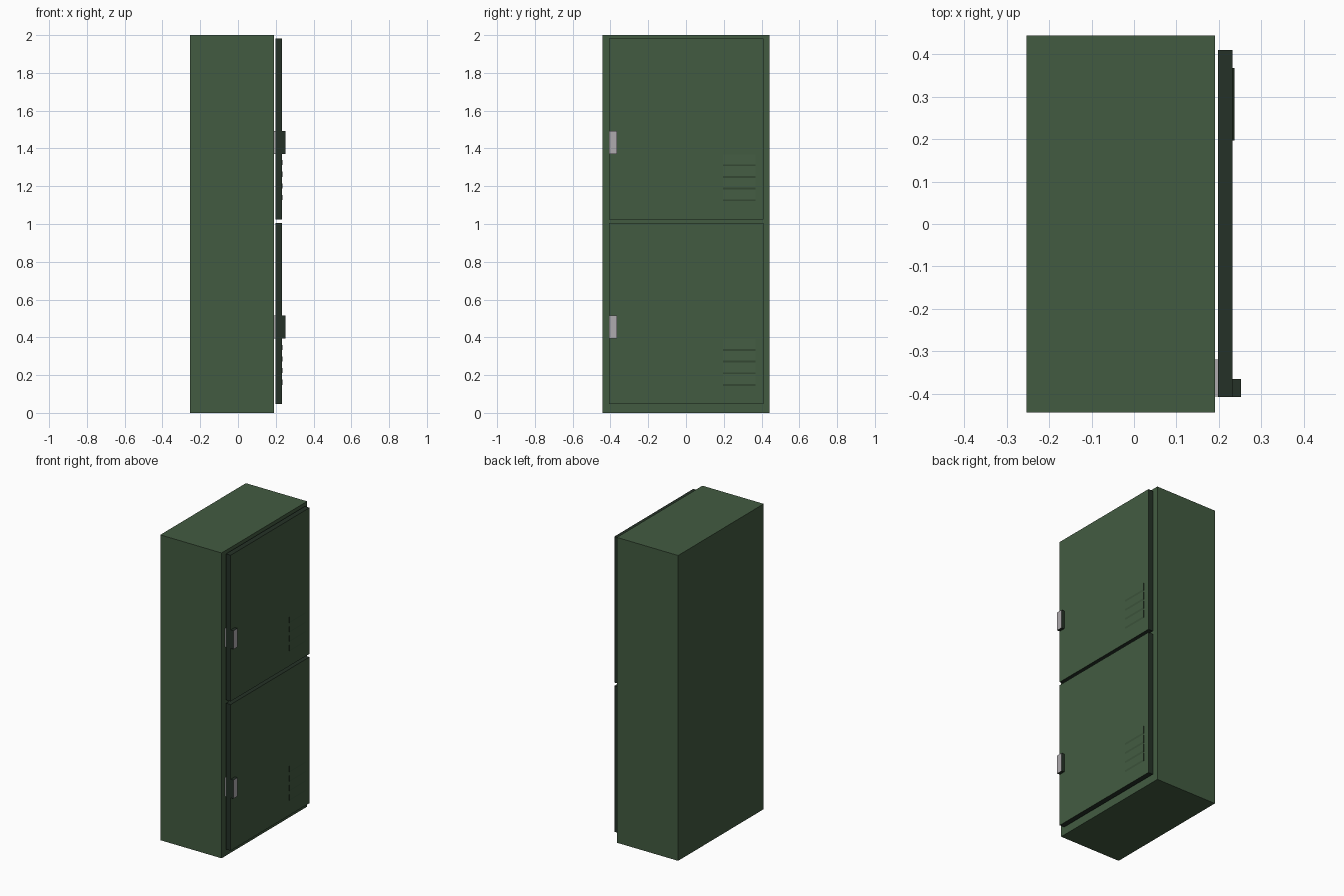
import bpy, bmesh

if "Cube" in bpy.data.objects:
    bpy.data.objects.remove(bpy.data.objects["Cube"])


def material(name, rgb):
    m = bpy.data.materials.new(name)
    m.diffuse_color = (*rgb, 1)
    m.use_nodes = True
    m.node_tree.nodes["Principled BSDF"].inputs["Base Color"].default_value = m.diffuse_color
    return m


GREEN = material("green_paint", (0.055, 0.105, 0.053))
DARK = material("dark_green_edge", (0.018, 0.031, 0.02))
GREY = material("grey_metal", (0.43, 0.41, 0.43))


def finish(name, bm, mats):
    bmesh.ops.recalc_face_normals(bm, faces=bm.faces)
    # second material goes on every face that is not turned outwards (+x)
    if len(mats) > 1:
        for f in bm.faces:
            f.material_index = 0 if f.normal.x > 0.9 else 1
    me = bpy.data.meshes.new(name)
    bm.to_mesh(me)
    bm.free()
    for m in mats:
        me.materials.append(m)
    ob = bpy.data.objects.new(name, me)
    bpy.context.collection.objects.link(ob)
    return ob


def box(name, x, y, z, *mats):
    bm = bmesh.new()
    bmesh.ops.create_cube(bm, size=1)
    for v in bm.verts:
        v.co = [r[0] + (c + 0.5) * (r[1] - r[0]) for c, r in zip(v.co, (x, y, z))]
    return finish(name, bm, mats)


def louver(name, y, top):
    # wedge sloping outwards, with a short slanted return at its bottom
    profile = [(0.231, top), (0.232, top), (0.236, top - 0.052),
               (0.232, top - 0.062), (0.231, top - 0.062)]
    bm = bmesh.new()
    face = bm.faces.new([bm.verts.new((px, y[0], pz)) for px, pz in profile])
    ext = bmesh.ops.extrude_face_region(bm, geom=[face], use_keep_orig=True)
    moved = [g for g in ext["geom"] if isinstance(g, bmesh.types.BMVert)]
    bmesh.ops.translate(bm, verts=moved, vec=(0, y[1] - y[0], 0))
    return finish(name, bm, (GREEN, DARK))


# cabinet body
box("cabinet_body", (-0.253, 0.191), (-0.443, 0.443), (0, 2), GREEN)

# two identical door sets
for label, z in (("lower", 0.047), ("upper", 1.025)):
    box(label + "_door", (0.198, 0.232), (-0.407, 0.409), (z, z + 0.957), GREEN, DARK)
    box(label + "_handle", (0.232, 0.252), (-0.407, -0.365), (z + 0.346, z + 0.468), GREY, DARK)
    # latch plate behind the door
    box(label + "_latch", (0.1905, 0.198), (-0.406, -0.319), (z + 0.346, z + 0.468), GREY)
    # vent louvers
    for i in range(4):
        louver(f"{label}_louver_{i + 1}", (0.197, 0.367), z + 0.343 - 0.0617 * i)
